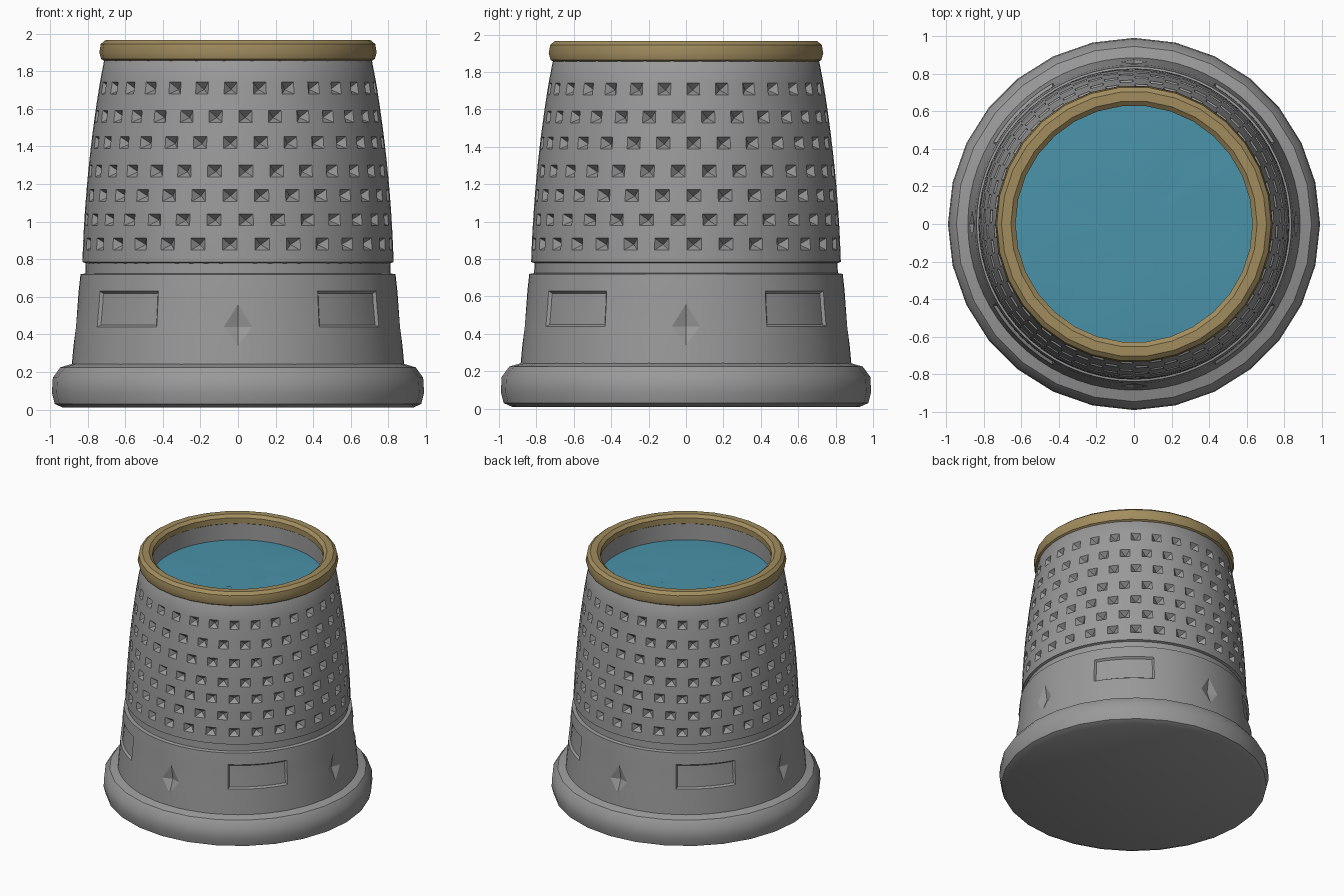
import bpy, bmesh, math, random

if "Cube" in bpy.data.objects:
    bpy.data.objects.remove(bpy.data.objects["Cube"])

random.seed(4)


def material(name, rgb):
    m = bpy.data.materials.new(name)
    m.diffuse_color = (*rgb, 1)
    m.use_nodes = True
    m.node_tree.nodes["Principled BSDF"].inputs["Base Color"].default_value = m.diffuse_color
    return m


grey = material("pewter_grey", (0.32, 0.32, 0.32))
gold = material("dull_gold", (0.36, 0.265, 0.112))
blue = material("water_blue", (0.068, 0.29, 0.40))


def lathe(profile, segs, loop=False, cap_bottom=False, cap_top=False):
    """Spin (radius, z) points around z; returns bmesh, rings and face grid."""
    bm = bmesh.new()
    rings = []
    for r, z in profile:
        rings.append([bm.verts.new((r * math.cos(math.tau * i / segs),
                                    r * math.sin(math.tau * i / segs), z))
                      for i in range(segs)])
    pairs = list(zip(rings, rings[1:]))
    if loop:
        pairs.append((rings[-1], rings[0]))
    faces = [[bm.faces.new((a[i], a[(i + 1) % segs], b[(i + 1) % segs], b[i]))
              for i in range(segs)] for a, b in pairs]
    if cap_bottom:
        bm.faces.new(rings[0][::-1])
    if cap_top:
        bm.faces.new(rings[-1])
    bm.normal_update()
    return bm, rings, faces


def finish(bm, name, mat, angle=35):
    me = bpy.data.meshes.new(name)
    bm.to_mesh(me)
    bm.free()
    me.materials.append(mat)
    for p in me.polygons:
        p.use_smooth = True
    me.set_sharp_from_angle(angle=math.radians(angle))
    ob = bpy.data.objects.new(name, me)
    bpy.context.collection.objects.link(ob)
    return ob


# Rolled foot
bm, _, _ = lathe([(0.93, 0.01), (0.975, 0.03), (0.99, 0.09), (0.985, 0.17),
                  (0.945, 0.225), (0.86, 0.25)], 28, cap_bottom=True)
finish(bm, "foot", grey)

# Lower band with engraved diamonds and panels, ending in the groove
SEG = 72
bm, rings, faces = lathe([(0.885, 0.23), (0.875, 0.34), (0.865, 0.44), (0.853, 0.56),
                          (0.848, 0.63), (0.838, 0.72), (0.812, 0.725), (0.81, 0.78)], SEG)
for i in range(0, SEG, 18):
    left, right = rings[2][i - 1], rings[2][(i + 1) % SEG]
    for side in (left, right):
        for tip in (rings[1][i], rings[3][i]):
            bmesh.ops.connect_verts(bm, verts=[side, tip])
    c = rings[2][i].co
    c.x *= 0.965
    c.y *= 0.965
panels = [f for row in faces[2:4] for i, f in enumerate(row) if 6 <= i % 18 <= 11]
bmesh.ops.inset_region(bm, faces=panels, thickness=0.012, depth=-0.015,
                       use_even_offset=True, use_boundary=True)
finish(bm, "lower_band", grey, 20)


# Dimpled upper body, carrying on over the lip to the inner wall
def radius(z):
    return 0.828 - 0.03 * (z - 0.78) - 0.07 * (z - 0.78) ** 2


ROWS = [0.88, 1.01, 1.14, 1.27, 1.42, 1.56, 1.71]
H = 0.036
profile = [(0.808, 0.778), (radius(0.785), 0.785)]
for z in ROWS:
    profile += [(radius(z - H), z - H), (radius(z + H), z + H)]
profile += [(0.71, 1.87), (0.66, 1.93), (0.635, 1.93), (0.632, 1.72)]
SEG = 60
bm, rings, faces = lathe(profile, SEG)
holes = [faces[2 + 2 * k][i] for k in range(len(ROWS)) for i in range(SEG)
         if i % 2 == k % 2]
bmesh.ops.inset_individual(bm, faces=holes, thickness=0.006, depth=0)
bmesh.ops.poke(bm, faces=holes, offset=-0.045)
finish(bm, "dimpled_body", grey, 30)

# Gold rim
bm, _, _ = lathe([(0.70, 1.848), (0.728, 1.865), (0.738, 1.90), (0.73, 1.945), (0.705, 1.966),
                  (0.655, 1.966), (0.63, 1.945), (0.63, 1.90)], 30, loop=True)
finish(bm, "rim", gold)

# Water with a gently uneven surface
bm, rings, _ = lathe([(0.636, 1.765), (0.45, 1.775), (0.22, 1.775)], 30, cap_top=True)
for ring in rings[1:]:
    for v in ring:
        v.co.z += random.uniform(-0.006, 0.006)
finish(bm, "water", blue, 60)
